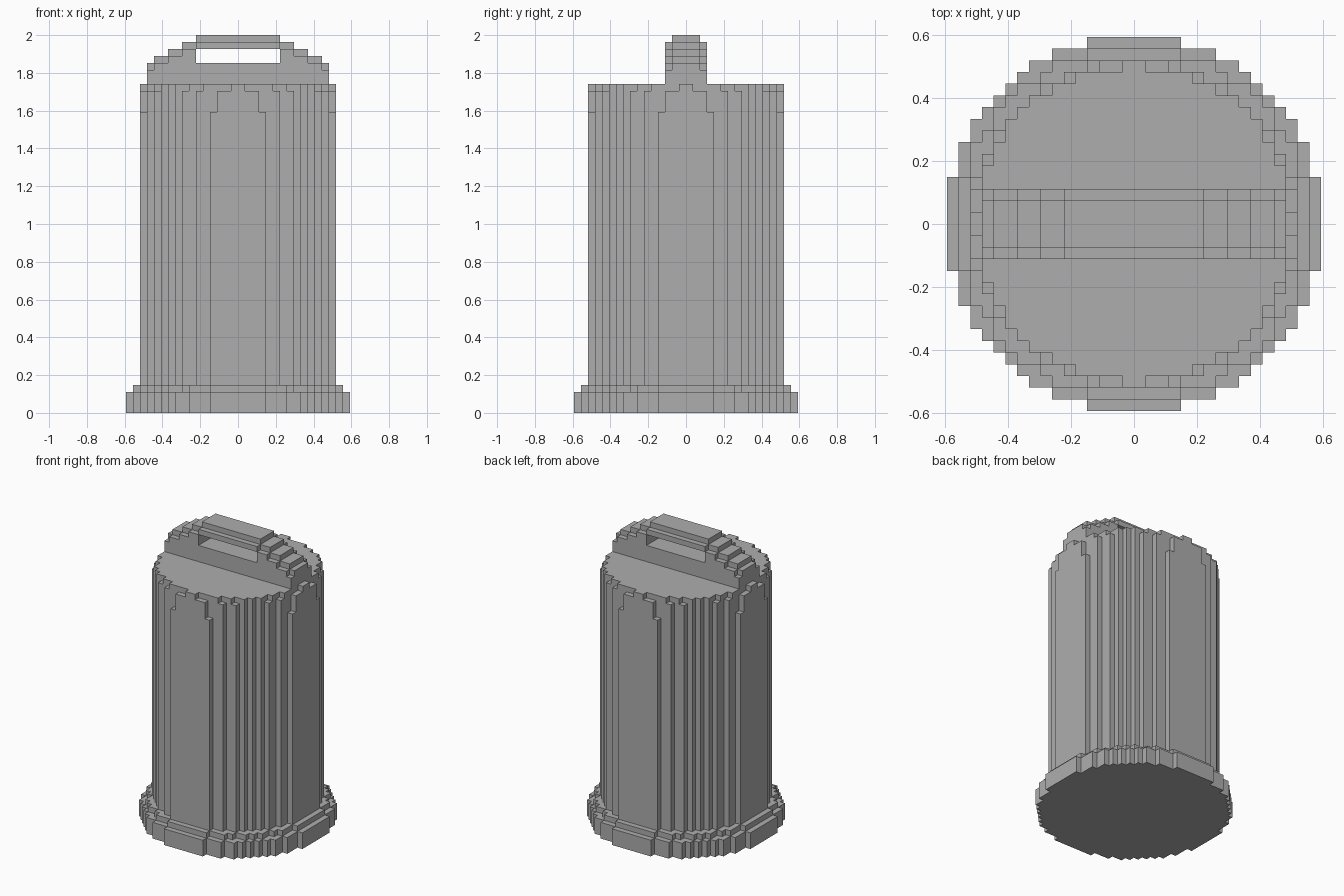
import bpy, bmesh
from mathutils import Vector

if "Cube" in bpy.data.objects:
    bpy.data.objects.remove(bpy.data.objects["Cube"], do_unlink=True)

UNIT = 2 / 54          # edge of one cube of the block grid
HALF = 16              # half width of the grid in cubes

grey = bpy.data.materials.new("plain_grey")
grey.use_nodes = True
colour = (0.42, 0.42, 0.42, 1)
grey.diffuse_color = colour
grey.node_tree.nodes["Principled BSDF"].inputs["Base Color"].default_value = colour

# Round layers: (upper level, radius)
BASE = [(3, 16), (4, 15)]
BODY = [(43, 14), (46, 13.8), (47, 13.55)]
# Handle steps: (half width, top level)
STEPS = [(6, 54), (8, 53), (10, 52), (12, 51), (13, 50)]


def in_round(layers, x, y, z):
    for top, radius in layers:
        if z < top:
            return x * x + y * y <= radius * radius
    return False


def in_handle(x, y, z):
    if abs(x) < 6 and 50 < z < 52:          # grip opening
        return False
    for half, top in STEPS:
        if abs(x) < half:
            return z < top and abs(y) < (2 if z > top - 1 else 3)
    return False


def in_base(x, y, z):
    return in_round(BASE, x, y, z)


def in_body(x, y, z):
    return in_round(BODY, x, y, z)


def fill(inside, low, high):
    """Cubes of one part, kept by their lower corner."""
    span = range(-HALF, HALF)
    return {(i, j, k) for k in range(low, high) for i in span for j in span
            if inside(i + 0.5, j + 0.5, k + 0.5)}


parts = {
    "base": fill(in_base, 0, 4),
    "body": fill(in_body, 4, 47),
    "handle": fill(in_handle, 47, 54),
}
solid = set().union(*parts.values())


def build(name, cells):
    """Make the outer skin of a part and merge its flat faces."""
    bm = bmesh.new()
    verts = {}

    def vert(p):
        key = tuple(round(c) for c in p)
        if key not in verts:
            verts[key] = bm.verts.new(Vector(key) * UNIT)
        return verts[key]

    for cell in cells:
        for axis in range(3):
            for side in (0, 1):
                n = Vector((0, 0, 0))
                n[axis] = 2 * side - 1
                near = tuple(int(c + d) for c, d in zip(cell, n))
                if near in solid:
                    continue
                u, v = Vector((0, 0, 0)), Vector((0, 0, 0))
                u[(axis + 1) % 3] = 1
                v[(axis + 2) % 3] = 1
                o = Vector(cell)
                o[axis] += side
                ring = [o, o + u, o + u + v, o + v]
                if not side:
                    ring.reverse()
                bm.faces.new([vert(p) for p in ring])

    bmesh.ops.dissolve_limit(bm, angle_limit=0.01, verts=bm.verts[:],
                             edges=bm.edges[:], delimit={'NORMAL'})
    mesh = bpy.data.meshes.new(name)
    bm.to_mesh(mesh)
    bm.free()
    mesh.materials.append(grey)
    bpy.context.collection.objects.link(bpy.data.objects.new(name, mesh))


for part_name, part_cells in parts.items():
    build(part_name, part_cells)
